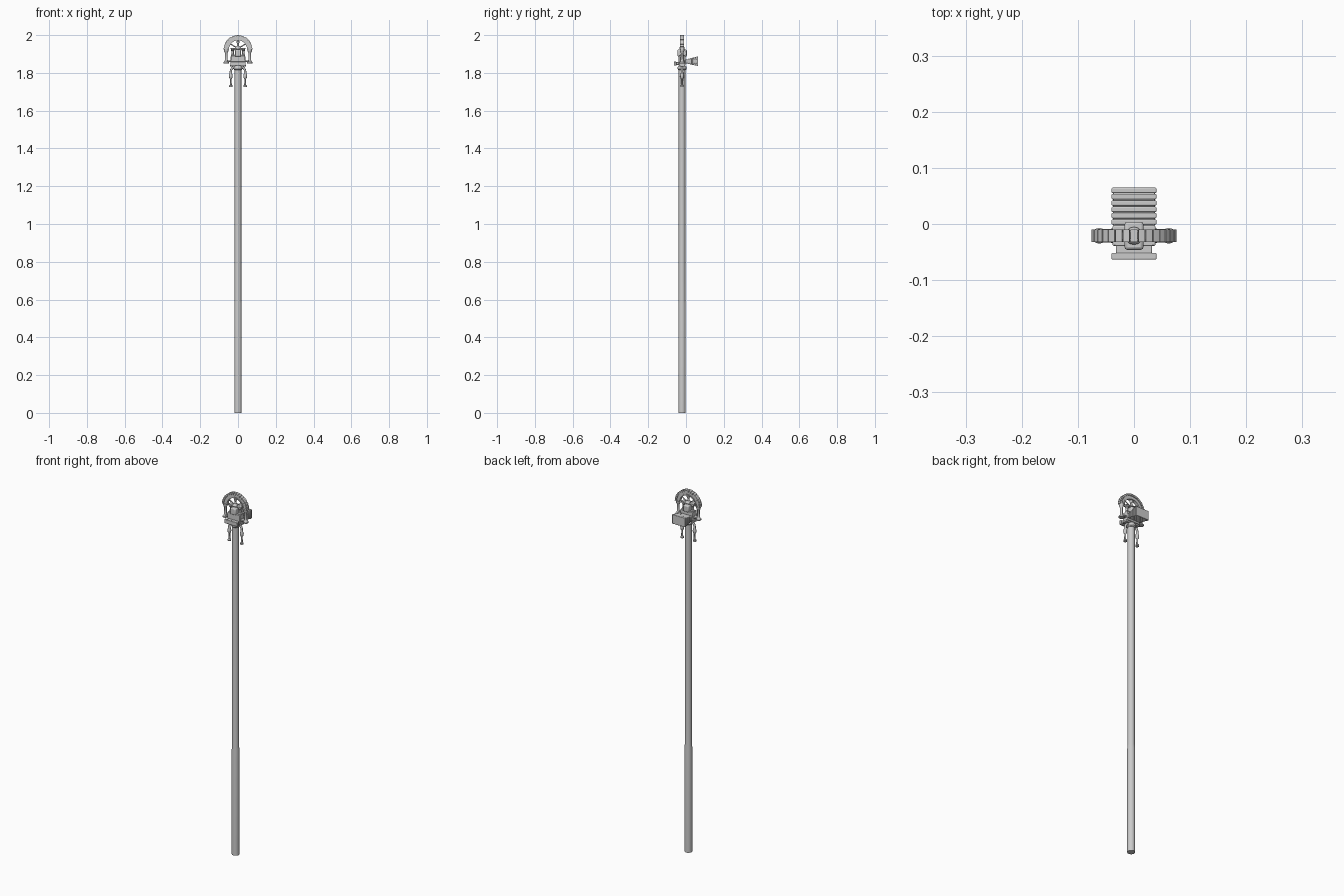
import bpy, math
from mathutils import Vector

if "Cube" in bpy.data.objects:
    bpy.data.objects.remove(bpy.data.objects["Cube"])

CY = -0.021   # the pole axis in y
AZ = 1.924    # centre height of the arch


def finish(ob, name, angle=35):
    ob.name = name
    bpy.ops.object.select_all(action='DESELECT')
    ob.select_set(True)
    bpy.context.view_layer.objects.active = ob
    bpy.ops.object.shade_smooth_by_angle(angle=math.radians(angle))
    return ob


def mesh(name, verts, faces, angle=35):
    me = bpy.data.meshes.new(name)
    me.from_pydata(verts, [], faces)
    ob = bpy.data.objects.new(name, me)
    bpy.context.collection.objects.link(ob)
    return finish(ob, name, angle)


def box(name, x, y, z, sx, sy, sz, bevel=0.002):
    bpy.ops.mesh.primitive_cube_add(size=1, location=(x, y, z))
    ob = bpy.context.object
    ob.scale = (sx, sy, sz)
    bpy.ops.object.transform_apply(location=False, rotation=False, scale=True)
    if bevel:
        m = ob.modifiers.new("bevel", 'BEVEL')
        m.width, m.segments = bevel, 2
    return finish(ob, name)


def lathe(name, x, y, profile, n=16):
    verts, faces = [], []
    for r, z in profile:
        for i in range(n):
            a = 2 * math.pi * i / n
            verts.append((x + r * math.cos(a), y + r * math.sin(a), z))
    for j in range(len(profile) - 1):
        for i in range(n):
            k = (i + 1) % n
            faces.append((j*n + i, j*n + k, (j+1)*n + k, (j+1)*n + i))
    faces.append(tuple(reversed(range(n))))
    faces.append(tuple(range(len(verts) - n, len(verts))))
    return mesh(name, verts, faces)


def tube(name, pts, radius, cyc=False):
    cu = bpy.data.curves.new(name, 'CURVE')
    cu.dimensions = '3D'
    cu.bevel_depth, cu.bevel_resolution, cu.use_fill_caps = radius, 2, True
    sp = cu.splines.new('POLY')
    sp.points.add(len(pts) - 1)
    for p, co in zip(sp.points, pts):
        p.co = (*co, 1)
    sp.use_cyclic_u = cyc
    ob = bpy.data.objects.new(name, cu)
    bpy.context.collection.objects.link(ob)


def arc_band(name, r0, r1, w, a0=0.0, a1=math.pi, n=20):
    """Rectangular section swept round the arch centre."""
    verts, faces = [], []
    for i in range(n + 1):
        a = a0 + (a1 - a0) * i / n
        for r, y in ((r0, -w/2), (r1, -w/2), (r1, w/2), (r0, w/2)):
            verts.append((r * math.cos(a), CY + y, AZ + r * math.sin(a)))
    for i in range(n):
        for k in range(4):
            m = (k + 1) % 4
            faces.append((4*i + k, 4*i + 4 + k, 4*i + 4 + m, 4*i + m))
    faces += [(0, 1, 2, 3), (4*n + 3, 4*n + 2, 4*n + 1, 4*n)]
    return mesh(name, verts, faces)


# pole
lathe("pole", 0, CY, [(0.0195, 0), (0.0195, 0.58), (0.0175, 0.6), (0.0175, 1.84)], 24)

# arch: core, inner lip and separate outer blocks
arc_band("arch_core", 0.052, 0.072, 0.012)
arc_band("arch_inner_lip", 0.048, 0.054, 0.018)
N = 17
for i in range(N):
    a = math.pi * i / N
    arc_band("arch_block", 0.066, 0.076, 0.022, a + 0.012, a + math.pi / N - 0.012, 2)

# arch columns with turned feet and capitals
for s in (-1, 1):
    lathe("arch_column", s * 0.062, CY,
          [(0.014, 1.851), (0.014, 1.857), (0.009, 1.862), (0.007, 1.87), (0.0065, 1.905),
           (0.010, 1.912), (0.012, 1.918), (0.012, 1.926)])

# base plates and collar under the arch
box("base_plate", 0, CY, 1.862, 0.116, 0.024, 0.008)
box("lower_plate", 0, CY, 1.838, 0.084, 0.026, 0.010)
lathe("pole_collar", 0, CY, [(0.019, 1.815), (0.023, 1.82), (0.023, 1.832), (0.019, 1.838)], 20)

# core block with small columns, lintel and finial inside the arch
box("core_block", 0, CY, 1.866, 0.076, 0.036, 0.050)
for s in (-1, 1):
    lathe("inner_column", s * 0.028, CY,
          [(0.010, 1.888), (0.010, 1.894), (0.006, 1.899), (0.006, 1.915), (0.010, 1.92), (0.010, 1.926)], 12)
box("inner_lintel", 0, CY, 1.929, 0.078, 0.022, 0.008)
box("inner_panel", 0, CY, 1.905, 0.034, 0.050, 0.036, 0.005)
lathe("finial", 0, CY, [(0.016, 1.93), (0.012, 1.937), (0.006, 1.942), (0.005, 1.955),
                        (0.009, 1.961), (0.009, 1.967), (0.004, 1.972), (0.004, 1.98)], 12)
for deg in (35, 145):
    a = math.radians(deg)
    tube("arch_spoke", [(0.008 * math.cos(a), CY, AZ + 0.01),
                        (0.054 * math.cos(a), CY, AZ + 0.054 * math.sin(a))], 0.003)

# striking face at the front
box("hammer_neck", 0, -0.046, 1.85, 0.064, 0.022, 0.014)
box("hammer_face", 0, -0.0575, 1.849, 0.080, 0.012, 0.022)

# flaring stack of slabs at the back
for i in range(6):
    y = 0.0035 + i * 0.0113
    box("rear_slab", 0, y, 1.861, 0.080, 0.0095, 0.022 + 0.0058 * i, 0.002)
box("rear_core", 0, 0.028, 1.861, 0.074, 0.066, 0.020)

# curved hanging arms with turned tips
for s in (-1, 1):
    pts = []
    for i in range(9):
        a = math.pi / 2 * i / 8
        pts.append((s * (0.014 + 0.024 * math.sin(a)), CY, 1.806 + 0.026 * math.cos(a)))
    tube("arm_curve", pts, 0.006)
    lathe("arm_drop", s * 0.038, CY,
          [(0.009, 1.726), (0.009, 1.733), (0.005, 1.738), (0.0045, 1.768), (0.009, 1.775),
           (0.010, 1.785), (0.007, 1.795), (0.006, 1.808)], 12)
